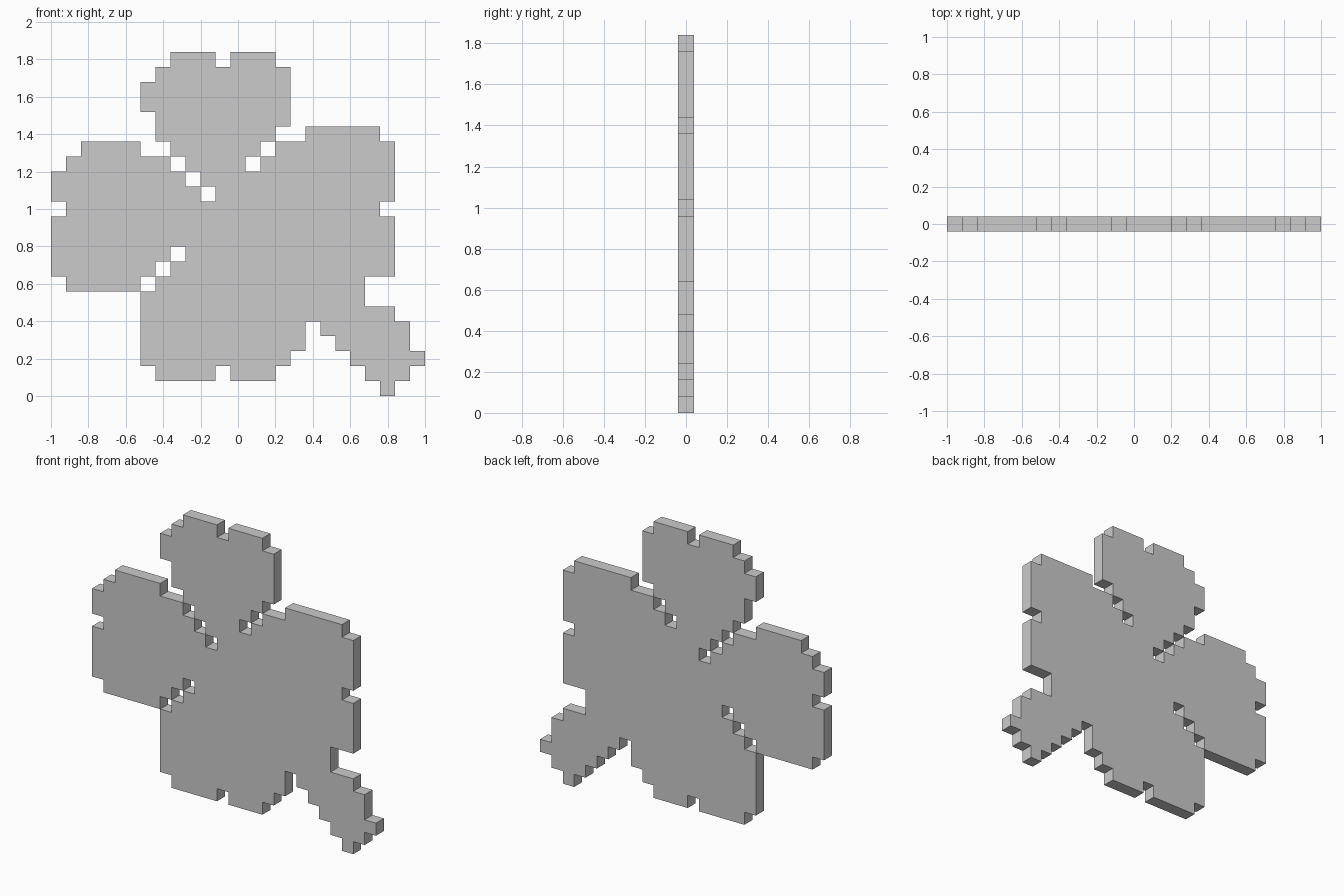
import bpy
import bmesh

if "Cube" in bpy.data.objects:
    bpy.data.objects.remove(bpy.data.objects["Cube"])

CELL = 0.08      # pixel size
HALF = 0.04      # half the thickness

# Filled column spans (start, end) for each pixel row, bottom to top
ROWS = [
    # stem tip, bottom leaf
    [(22, 23)],
    [(7, 11), (12, 15), (21, 24)],
    [(6, 16), (20, 25)],
    [(6, 17), (19, 24)],
    [(6, 17), (18, 24)],
    [(6, 23)],
    [(6, 21)],
    # left and right leaves
    [(1, 6), (7, 21)],
    [(0, 7), (8, 23)],
    [(0, 8), (9, 23)],
    [(0, 23)],
    [(0, 23)],
    [(1, 22)],
    [(0, 10), (11, 23)],
    [(0, 9), (10, 23)],
    [(1, 8), (9, 13), (14, 23)],
    [(2, 6), (8, 14), (15, 23)],
    # top leaf
    [(7, 15), (17, 22)],
    [(7, 16)],
    [(6, 16)],
    [(6, 16)],
    [(7, 16)],
    [(8, 11), (12, 15)],
]


def pixel_slab(name, rows):
    """Flat slab of square pixels with walls only along the outline."""
    cells = {(c, r) for r, spans in enumerate(rows)
             for a, b in spans for c in range(a, b)}
    bm = bmesh.new()
    cache = {}

    def vert(c, r, y):
        key = (c, r, y)
        if key not in cache:
            cache[key] = bm.verts.new((c * CELL - 1, y, r * CELL))
        return cache[key]

    for c, r in sorted(cells):
        ring = [(c, r), (c + 1, r), (c + 1, r + 1), (c, r + 1)]
        bm.faces.new([vert(*p, -HALF) for p in ring])
        bm.faces.new([vert(*p, HALF) for p in reversed(ring)])
        # outline walls: bottom, right, top, left
        for i, (dc, dr) in enumerate([(0, -1), (1, 0), (0, 1), (-1, 0)]):
            if (c + dc, r + dr) not in cells:
                p, q = ring[i], ring[(i + 1) % 4]
                bm.faces.new([vert(*q, -HALF), vert(*p, -HALF),
                              vert(*p, HALF), vert(*q, HALF)])
    mesh = bpy.data.meshes.new(name)
    bm.to_mesh(mesh)
    bm.free()
    obj = bpy.data.objects.new(name, mesh)
    bpy.context.collection.objects.link(obj)
    return obj


# Four leaves and the stem form one continuous slab
pixel_slab("clover_leaves_and_stem", ROWS)
